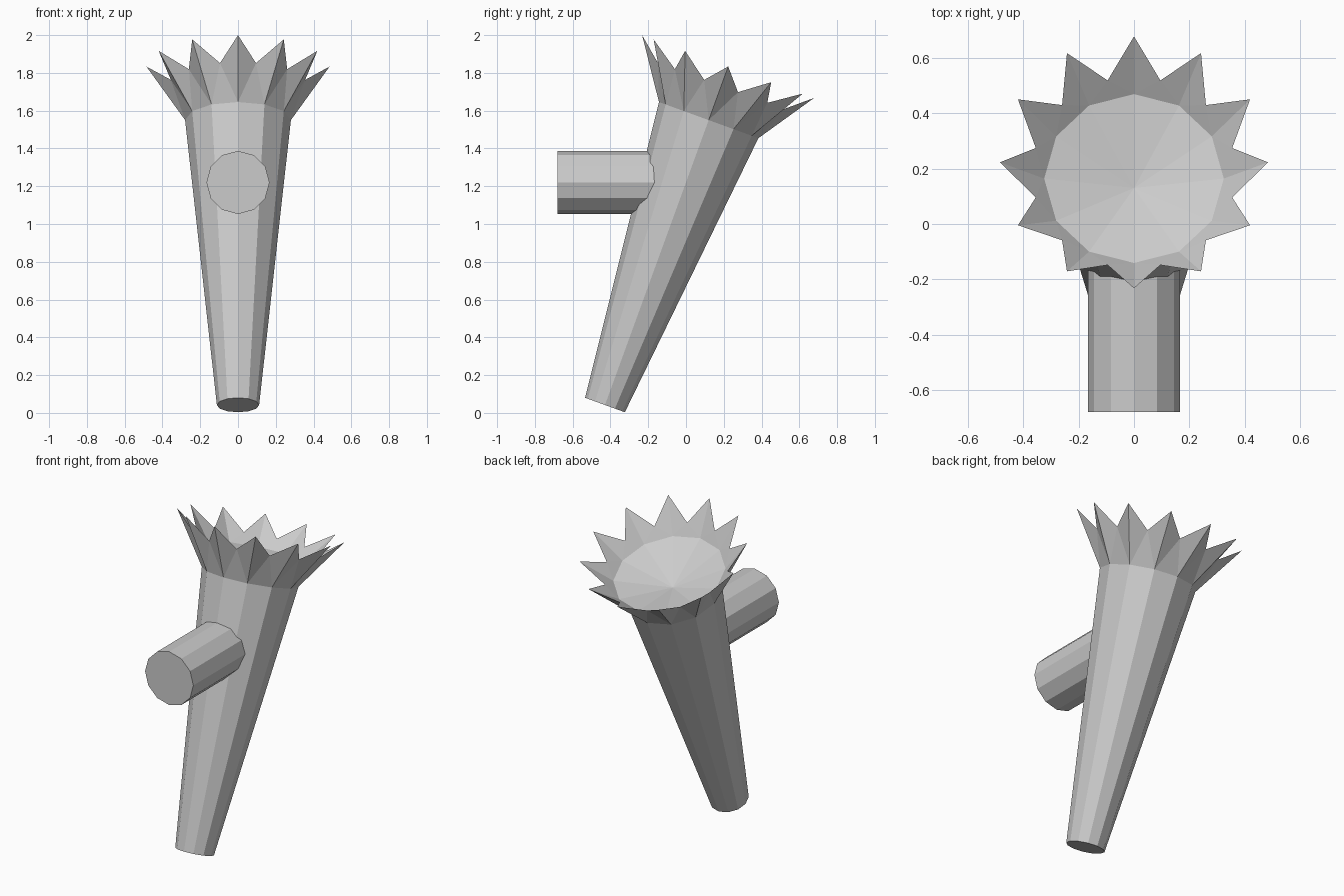
import bpy, bmesh
from math import sin, cos, pi, radians
from mathutils import Matrix

if "Cube" in bpy.data.objects:
    bpy.data.objects.remove(bpy.data.objects["Cube"])

N = 12
# Local frame: origin at the base of the crown, z along the leaning axis
LEAN = Matrix.Translation((0, 0.12, 1.55)) @ Matrix.Rotation(radians(-20), 4, 'X')


def ring(bm, r, z, shift=0.0):
    return [bm.verts.new((r * cos(2 * pi * (i + shift) / N),
                          r * sin(2 * pi * (i + shift) / N), z)) for i in range(N)]


def finish(bm, name, matrix):
    bmesh.ops.recalc_face_normals(bm, faces=bm.faces)
    me = bpy.data.meshes.new(name)
    bm.to_mesh(me)
    bm.free()
    ob = bpy.data.objects.new(name, me)
    ob.matrix_world = matrix
    bpy.context.collection.objects.link(ob)
    return ob


def frustum(name, r0, z0, r1, z1, matrix):
    bm = bmesh.new()
    a, b = ring(bm, r0, z0), ring(bm, r1, z1)
    for i in range(N):
        j = (i + 1) % N
        bm.faces.new((a[i], a[j], b[j], b[i]))
    bm.faces.new(a)
    bm.faces.new(b)
    return finish(bm, name, matrix)


# Tapered leaning shaft
frustum("shaft", 0.112, -1.605, 0.28, 0.0, LEAN)

# Wall peg, running along y into the shaft
frustum("wall_peg", 0.167, 0.0, 0.167, 0.63,
        Matrix.Translation((0, -0.05, 1.22)) @ Matrix.Rotation(radians(90), 4, 'X'))

# Spiky flared crown with a shallow bowl inside
bm = bmesh.new()
base = ring(bm, 0.28, 0.0)
inner = ring(bm, 0.325, 0.13)
tips = ring(bm, 0.485, 0.302)
valleys = ring(bm, 0.368, 0.192, 0.5)
apex = bm.verts.new((0, 0, 0.03))
for i in range(N):
    j = (i + 1) % N
    for wall in (base, inner):
        bm.faces.new((wall[i], wall[j], valleys[i]))
        bm.faces.new((wall[i], valleys[i], tips[i]))
        bm.faces.new((wall[j], tips[j], valleys[i]))
    bm.faces.new((inner[i], inner[j], apex))
bm.faces.new(base)
finish(bm, "spiked_crown", LEAN)
